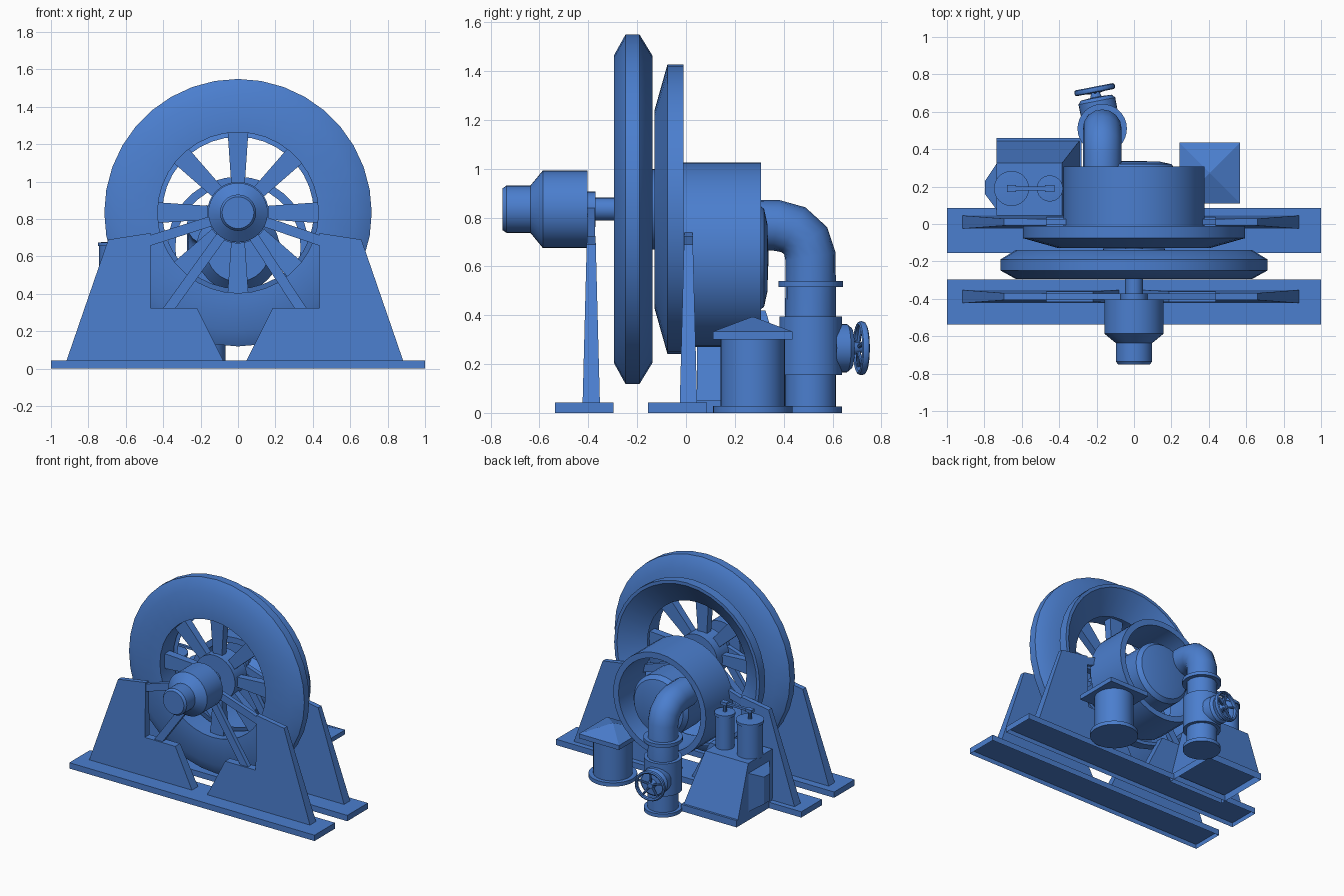
import bpy, bmesh
from math import radians, sin, cos, pi
from mathutils import Vector, Matrix

old = bpy.data.objects.get("Cube")
if old:
    bpy.data.objects.remove(old)

BLUE = (0.07, 0.21, 0.62, 1)
blue = bpy.data.materials.new("machine_blue")
blue.use_nodes = True
blue.diffuse_color = BLUE
blue.node_tree.nodes["Principled BSDF"].inputs["Base Color"].default_value = BLUE

AXIS = Vector((0, 0, 0.834))     # main shaft line
Y, Z = Vector((0, 1, 0)), Vector((0, 0, 1))


def finish(name, bm, matrix=None, smooth=True):
    bmesh.ops.recalc_face_normals(bm, faces=bm.faces)
    mesh = bpy.data.meshes.new(name)
    bm.to_mesh(mesh)
    bm.free()
    mesh.materials.append(blue)
    ob = bpy.data.objects.new(name, mesh)
    bpy.context.collection.objects.link(ob)
    if matrix:
        ob.matrix_world = matrix
    if smooth:
        bpy.ops.object.select_all(action="DESELECT")
        ob.select_set(True)
        bpy.context.view_layer.objects.active = ob
        bpy.ops.object.shade_smooth_by_angle(angle=radians(35))
    return ob


def lathe(name, profile, origin, axis=Z, segments=32):
    """Turn a profile of (radius, distance along axis)."""
    bm = bmesh.new()
    verts = [bm.verts.new((r, 0, h)) for r, h in profile]
    edges = [bm.edges.new(p) for p in zip(verts, verts[1:])]
    bmesh.ops.spin(bm, geom=verts + edges, cent=(0, 0, 0), axis=(0, 0, 1),
                   angle=2 * pi, steps=segments)
    bmesh.ops.remove_doubles(bm, verts=bm.verts, dist=0.0005)
    turn = axis.to_track_quat("Z", "Y").to_matrix().to_4x4()
    return finish(name, bm, Matrix.Translation(origin) @ turn)


def rod(name, r, a, b, segments=16):
    a, b = Vector(a), Vector(b)
    n = (b - a).length
    return lathe(name, [(0, 0), (r, 0), (r, n), (0, n)], a, b - a, segments)


def frustum(name, low, high, z0, z1, matrix=None, hollow=0):
    """Tapered box; low and high are (x0, x1, y0, y1)."""
    bm = bmesh.new()
    rings = []
    for (x0, x1, y0, y1), z in ((low, z0), (high, z1)):
        rings.append([bm.verts.new(p) for p in
                      ((x0, y0, z), (x1, y0, z), (x1, y1, z), (x0, y1, z))])
    a, b = rings
    bottom = bm.faces.new(a[::-1])
    bm.faces.new(b)
    for i in range(4):
        j = (i + 1) % 4
        bm.faces.new((a[i], a[j], b[j], b[i]))
    if hollow:
        bmesh.ops.inset_region(bm, faces=[bottom], thickness=0.02)
        for v in bottom.verts:
            v.co.z += hollow
    return finish(name, bm, matrix, smooth=False)


# Flywheel with tapered spokes
lathe("flywheel_rim", [(0.43, -0.295), (0.63, -0.295), (0.715, -0.248), (0.715, -0.19),
                       (0.63, -0.138), (0.43, -0.138), (0.43, -0.295)], AXIS, Y, 36)
lathe("flywheel_hub", [(0, -0.27), (0.165, -0.27), (0.165, -0.13), (0, -0.13)], AXIS, Y)
for i in range(8):
    turn = Matrix.Translation(AXIS + Y * -0.215) @ Matrix.Rotation(i * pi / 4, 4, "Y")
    frustum(f"flywheel_spoke_{i + 1}", (-0.036, 0.036, -0.025, 0.025),
            (-0.056, 0.056, -0.03, 0.03), 0.15, 0.44, turn)

# Shaft and stepped front housing
lathe("shaft", [(0, -0.41), (0.047, -0.41), (0.047, 0.1), (0, 0.1)], AXIS, Y, 24)
lathe("front_housing", [(0, -0.752), (0.085, -0.752), (0.097, -0.735), (0.097, -0.637),
                        (0.159, -0.586), (0.159, -0.404), (0, -0.404)], AXIS, Y)

# Conical guard ring, hollow at the back
lathe("guard_ring", [(0.405, -0.129), (0.593, -0.076), (0.593, -0.01), (0.57, -0.01),
                     (0.43, -0.11), (0.405, -0.129)], AXIS, Y, 36)

# Open drum with a domed inner casing
DRUM = Vector((0, 0, 0.648))
lathe("drum", [(0.378, -0.01), (0.378, 0.308), (0.335, 0.308), (0.335, -0.01),
               (0.378, -0.01)], DRUM, Y, 36)
lathe("inner_casing", [(0, 0.03), (0.17, 0.03), (0.225, 0.1), (0.225, 0.29), (0.2, 0.32),
                       (0.14, 0.333), (0, 0.338)], DRUM - Z * 0.013, Y)


# Support frames: channel base, two tapered uprights, braced bearing
MID = -0.017
UPRIGHT = [(0.90, 0.043), (0.677, 0.69), (0.452, 0.725), (0.452, 0.325),
           (0.203, 0.325), (0.062, 0.043)]


def support(label, y_base, y):
    frustum(label + "_base", (-1, 1, *y_base), (-1, 1, *y_base), 0, 0.043, hollow=0.033)
    for side, tag in ((-1, "right"), (1, "left")):
        bm = bmesh.new()
        loops = []
        for face in (-1, 1):
            loops.append([bm.verts.new((MID + side * x, y + face * (0.0365 - 0.026 * z), z))
                          for x, z in UPRIGHT])
        front, back = loops
        bm.faces.new(front)
        bm.faces.new(back)
        for i in range(len(front)):
            j = (i + 1) % len(front)
            bm.faces.new((front[i], front[j], back[j], back[i]))
        finish(f"{label}_{tag}_upright", bm, smooth=False)
        # Two braces from the bearing to the upright
        for part, end in (("upper", (0.47, 0.68)), ("lower", (0.36, 0.31))):
            start = Vector((0, y, AXIS.z))
            run = Vector((MID + side * end[0], y, end[1])) - start
            turn = Matrix.Translation(start) @ run.to_track_quat("Z", "Y").to_matrix().to_4x4()
            # local X or Y may lie along depth, so pick the box to match
            flat = abs((turn.to_3x3() @ Vector((1, 0, 0))).y) < 0.5
            box = (-0.027, 0.027, -0.016, 0.016) if flat else (-0.016, 0.016, -0.027, 0.027)
            frustum(f"{label}_{tag}_{part}_brace", box, box, 0.03, run.length, turn)
    rod(label + "_bearing", 0.072, (0, y - 0.017, AXIS.z), (0, y + 0.017, AXIS.z), 24)


support("front_support", (-0.537, -0.297), -0.388)
support("rear_support", (-0.155, 0.085), 0.01)

# Outlet elbow swept along a short path
PX, PY = -0.17, 0.51
path = [(0.25, 0.77), (0.37, 0.768), (0.44, 0.75), (0.49, 0.705), (0.51, 0.64), (0.51, 0.38)]
curve = bpy.data.curves.new("outlet_path", "CURVE")
curve.dimensions = "3D"
curve.bevel_depth = 0.104
curve.bevel_resolution = 6
curve.use_fill_caps = True
spline = curve.splines.new("POLY")
spline.points.add(len(path) - 1)
for point, (y, z) in zip(spline.points, path):
    point.co = (PX, y, z, 1)
curve.materials.append(blue)
elbow = bpy.data.objects.new("outlet_elbow", curve)
bpy.context.collection.objects.link(elbow)

# Valve body with flanges, lathed as one column
lathe("valve_column", [(0, 0), (0.128, 0), (0.128, 0.026), (0.104, 0.026), (0.104, 0.155),
                       (0.128, 0.155), (0.128, 0.395), (0.104, 0.395), (0, 0.395)],
      Vector((PX, PY, 0)))
rod("pipe_flange", 0.132, (PX, PY, 0.516), (PX, PY, 0.541), 32)

# Valve bonnet and handwheel, turned slightly sideways
tilt = Vector((-sin(radians(11)), cos(radians(11)), 0))
valve = Vector((PX, PY, 0.265))
lathe("valve_bonnet", [(0, 0.09), (0.1, 0.09), (0.1, 0.15), (0.085, 0.168), (0.03, 0.172),
                       (0.018, 0.215), (0, 0.215)], valve, tilt, 24)
ring = [(0.1 + 0.011 * cos(a * pi / 4), 0.212 + 0.016 * sin(a * pi / 4)) for a in range(9)]
lathe("handwheel_rim", ring, valve, tilt, 24)
side_dir = tilt.cross(Z)
for i in range(5):
    a = i * 2 * pi / 5 + pi / 2
    out = side_dir * cos(a) + Z * sin(a)
    rod(f"handwheel_spoke_{i + 1}", 0.008, valve + tilt * 0.195,
        valve + tilt * 0.212 + out * 0.1, 8)

# Round tank under a square pitched lid
TX, TY = 0.405, 0.273
lathe("tank_body", [(0, 0), (0.163, 0), (0.163, 0.028), (0.132, 0.028), (0.132, 0.31),
                    (0, 0.31)], Vector((TX, TY, 0)))
lid = Matrix.Translation((TX, TY, 0))
eave = (-0.163, 0.163, -0.163, 0.163)
for name, top, z0, z1 in (("tank_lid", eave, 0.3, 0.333),
                          ("tank_roof", (-0.004, 0.004, -0.004, 0.004), 0.333, 0.393)):
    frustum(name, eave, top, z0, z1, lid)

# Sloped cabinet, open underneath, with a raised side panel
frustum("cabinet", (-0.735, -0.28, 0.045, 0.46), (-0.735, -0.385, 0.045, 0.325),
        0, 0.42, hollow=0.05)
panel_turn = Matrix.Translation((-0.73, 0, 0)) @ Matrix.Rotation(-pi / 2, 4, "Y")
frustum("cabinet_panel", (0.06, 0.35, 0.07, 0.33), (0.1, 0.3, 0.16, 0.23), 0, 0.067, panel_turn)

# Two lidded canisters joined by a handle bar
for tag, x, r in (("large", -0.655, 0.094), ("small", -0.45, 0.07)):
    lathe(tag + "_canister", [(0, 0.41), (r - 0.007, 0.41), (r - 0.007, 0.655), (r, 0.655),
                              (r, 0.675), (0, 0.68)], Vector((x, 0.19, 0)), Z, 24)
    rod(tag + "_canister_post", 0.014, (x, 0.19, 0.67), (x, 0.19, 0.74), 10)
    grip = (x - 0.025, x + 0.025, 0.172, 0.208)
    frustum(tag + "_canister_grip", grip, grip, 0.728, 0.75)
bar = (-0.655, -0.45, 0.18, 0.2)
frustum("canister_bar", bar, bar, 0.731, 0.747)
